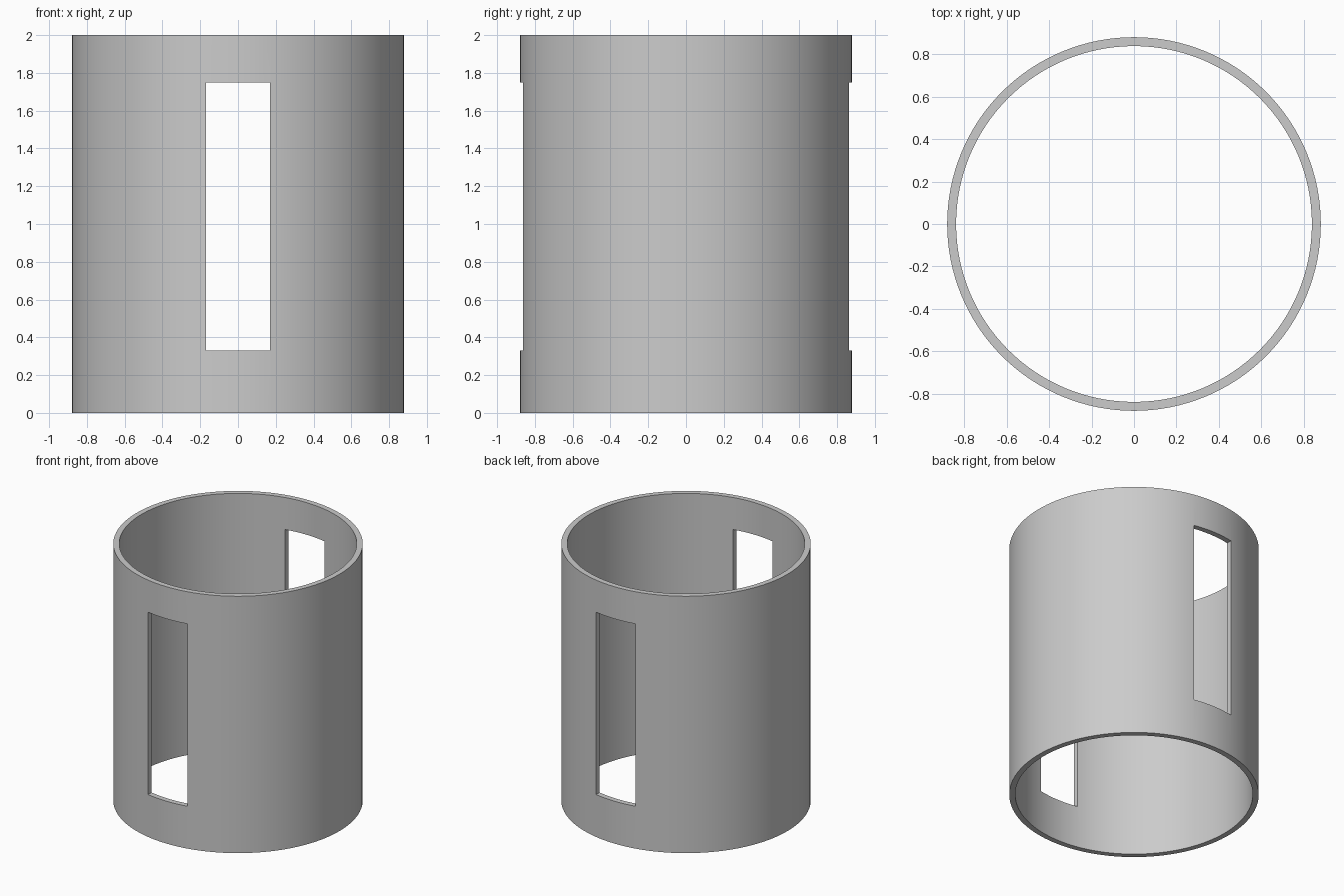
import bpy
import bmesh
from math import tau
from mathutils import Matrix, Vector

OUTER, INNER, HEIGHT = 0.88, 0.838, 2.0
SLOT_WIDTH, SLOT_BOTTOM, SLOT_TOP = 0.34, 0.33, 1.75
SEGMENTS = 128

cube = bpy.data.objects.get("Cube")
if cube:
    bpy.data.objects.remove(cube, do_unlink=True)


def make_object(name, bm):
    bmesh.ops.recalc_face_normals(bm, faces=bm.faces)
    mesh = bpy.data.meshes.new(name)
    bm.to_mesh(mesh)
    bm.free()
    obj = bpy.data.objects.new(name, mesh)
    bpy.context.collection.objects.link(obj)
    return obj


# Single grey material
grey = bpy.data.materials.new("plain_grey")
grey.use_nodes = True
colour = (0.6, 0.6, 0.6, 1)
grey.diffuse_color = colour
grey.node_tree.nodes["Principled BSDF"].inputs["Base Color"].default_value = colour

# Tube wall: rectangular section revolved about z
bm = bmesh.new()
section = [(OUTER, 0), (OUTER, HEIGHT), (INNER, HEIGHT), (INNER, 0)]
verts = [bm.verts.new((r, 0, z)) for r, z in section]
edges = [bm.edges.new((verts[i], verts[i - 1])) for i in range(len(verts))]
bmesh.ops.spin(bm, geom=verts + edges, cent=(0, 0, 0), axis=(0, 0, 1),
               angle=tau, steps=SEGMENTS, use_merge=True)
bmesh.ops.remove_doubles(bm, verts=bm.verts, dist=0.0001)
tube = make_object("slotted_tube", bm)
tube.data.materials.append(grey)

# Cutter: one box through the front and back walls
bm = bmesh.new()
size = Vector((SLOT_WIDTH, 3, SLOT_TOP - SLOT_BOTTOM))
centre = Vector((0, 0, (SLOT_TOP + SLOT_BOTTOM) / 2))
bmesh.ops.create_cube(bm, size=1, matrix=Matrix.LocRotScale(centre, None, size))
cutter = make_object("slot_cutter", bm)
cutter.hide_render = True

# Cut the two slots, then drop the cutter
cut = tube.modifiers.new("slots", "BOOLEAN")
cut.operation = "DIFFERENCE"
cut.solver = "EXACT"
cut.object = cutter
bpy.ops.object.select_all(action="DESELECT")
bpy.context.view_layer.objects.active = tube
tube.select_set(True)
bpy.ops.object.modifier_apply(modifier=cut.name)
bpy.data.objects.remove(cutter, do_unlink=True)

# Smooth walls with crisp rims and slot edges
bpy.ops.object.shade_smooth_by_angle(angle=0.5)
